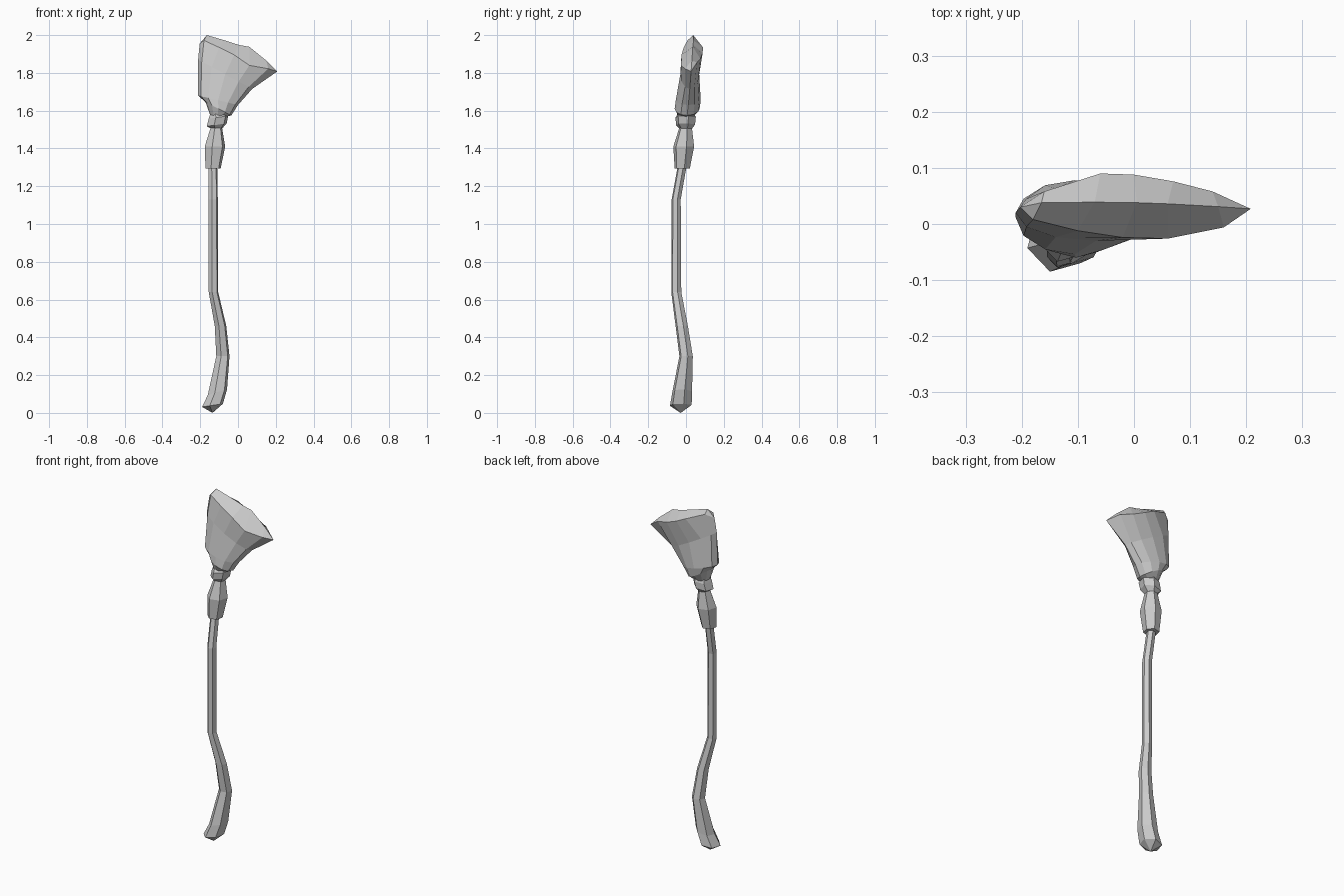
import bpy, bmesh
from math import sin, cos, pi, radians

if "Cube" in bpy.data.objects:
    bpy.data.objects.remove(bpy.data.objects["Cube"])


def loft(name, rings, start_tip=None, ridge=None):
    """Skin equal-length point rings; ends get a flat cap, a tip or a ridge line."""
    bm = bmesh.new()
    loops = [[bm.verts.new(p) for p in ring] for ring in rings]
    n = len(loops[0])
    for a, b in zip(loops, loops[1:]):
        for i in range(n):
            j = (i + 1) % n
            bm.faces.new((a[i], a[j], b[j], b[i]))
    if start_tip:
        tip = bm.verts.new(start_tip)
        for i in range(n):
            bm.faces.new((tip, loops[0][(i + 1) % n], loops[0][i]))
    else:
        bm.faces.new(loops[0][::-1])
    if ridge:
        # ring runs left end -> front -> right end -> back
        top, h = loops[-1], n // 2
        mid = [top[0]] + [bm.verts.new(p) for p in ridge] + [top[h]]
        for i in range(h):
            for side in (top, [top[-k % n] for k in range(n)]):
                quad = [side[i], side[i + 1], mid[i + 1], mid[i]]
                bm.faces.new(list(dict.fromkeys(quad)))
    else:
        bm.faces.new(loops[-1])
    bmesh.ops.recalc_face_normals(bm, faces=bm.faces)
    me = bpy.data.meshes.new(name)
    bm.to_mesh(me)
    bm.free()
    ob = bpy.data.objects.new(name, me)
    bpy.context.collection.objects.link(ob)
    return ob


def hex_ring(x0, x1, y0, y1, z, tilt=0.0):
    """Slightly turned hexagon filling the given x and y limits."""
    angles = [radians(15 + 60 * i) for i in range(6)]
    k = cos(radians(15))
    cx, cy = (x0 + x1) / 2, (y0 + y1) / 2
    rx, ry = (x1 - x0) / 2 / k, (y1 - y0) / 2 / k
    return [(cx + rx * cos(a), cy + ry * sin(a), z + tilt * rx * cos(a)) for a in angles]


def oval_ring(left, right, front, back, n=12):
    """Tilted oval from a left (x, z) to a right (x, z) point."""
    pts = []
    for i in range(n):
        a = 2 * pi * i / n
        t = (1 - cos(a)) / 2
        pts.append((left[0] + t * (right[0] - left[0]),
                    (front + back) / 2 - sin(a) * (back - front) / 2,
                    left[1] + t * (right[1] - left[1])))
    return pts


# Crooked wooden handle
loft("handle", [hex_ring(*r) for r in (
    (-0.19, -0.08, -0.085, 0.03, 0.04, 0.15),
    (-0.16, -0.058, -0.073, 0.032, 0.11, 0.3),
    (-0.115, -0.045, -0.035, 0.036, 0.30),
    (-0.123, -0.062, -0.055, 0.01, 0.46),
    (-0.155, -0.105, -0.078, -0.025, 0.64),
    (-0.155, -0.107, -0.076, -0.028, 1.13),
    (-0.156, -0.11, -0.045, 0.002, 1.30),
)], start_tip=(-0.135, -0.028, 0.0))

# Binding sleeve that grips the handle
loft("binding_sleeve", [hex_ring(*r) for r in (
    (-0.172, -0.092, -0.06, 0.02, 1.293),
    (-0.176, -0.068, -0.067, 0.043, 1.41),
    (-0.142, -0.086, -0.032, 0.03, 1.52),
)])

# Collar under the bristles
loft("collar", [hex_ring(*r) for r in (
    (-0.142, -0.084, -0.034, 0.032, 1.505),
    (-0.165, -0.06, -0.052, 0.048, 1.525, 0.15),
    (-0.155, -0.052, -0.056, 0.052, 1.565, 0.15),
    (-0.144, -0.075, -0.04, 0.04, 1.59),
)])

# Bristle head, flaring to one side, with an uneven rim and top ridge
rim = [
    (-0.203, 0.03, 1.955),
    (-0.18, 0.008, 1.972), (-0.10, -0.012, 1.935), (-0.02, -0.024, 1.895),
    (0.06, -0.026, 1.84), (0.16, -0.006, 1.822),
    (0.208, 0.027, 1.808),
    (0.14, 0.058, 1.855), (0.07, 0.076, 1.875), (0.0, 0.088, 1.905),
    (-0.06, 0.09, 1.935), (-0.16, 0.058, 1.975),
]
loft("bristle_head", [
    oval_ring((-0.145, 1.57), (-0.075, 1.565), -0.04, 0.04),
    oval_ring((-0.172, 1.645), (-0.035, 1.575), -0.06, 0.072),
    oval_ring((-0.211, 1.68), (0.0, 1.63), -0.054, 0.078),
    oval_ring((-0.211, 1.87), (0.075, 1.715), -0.03, 0.07),
    rim,
], ridge=[(-0.165, 0.038, 2.0), (-0.07, 0.039, 1.972), (0.005, 0.038, 1.948),
          (0.06, 0.036, 1.938), (0.15, 0.031, 1.865)])
